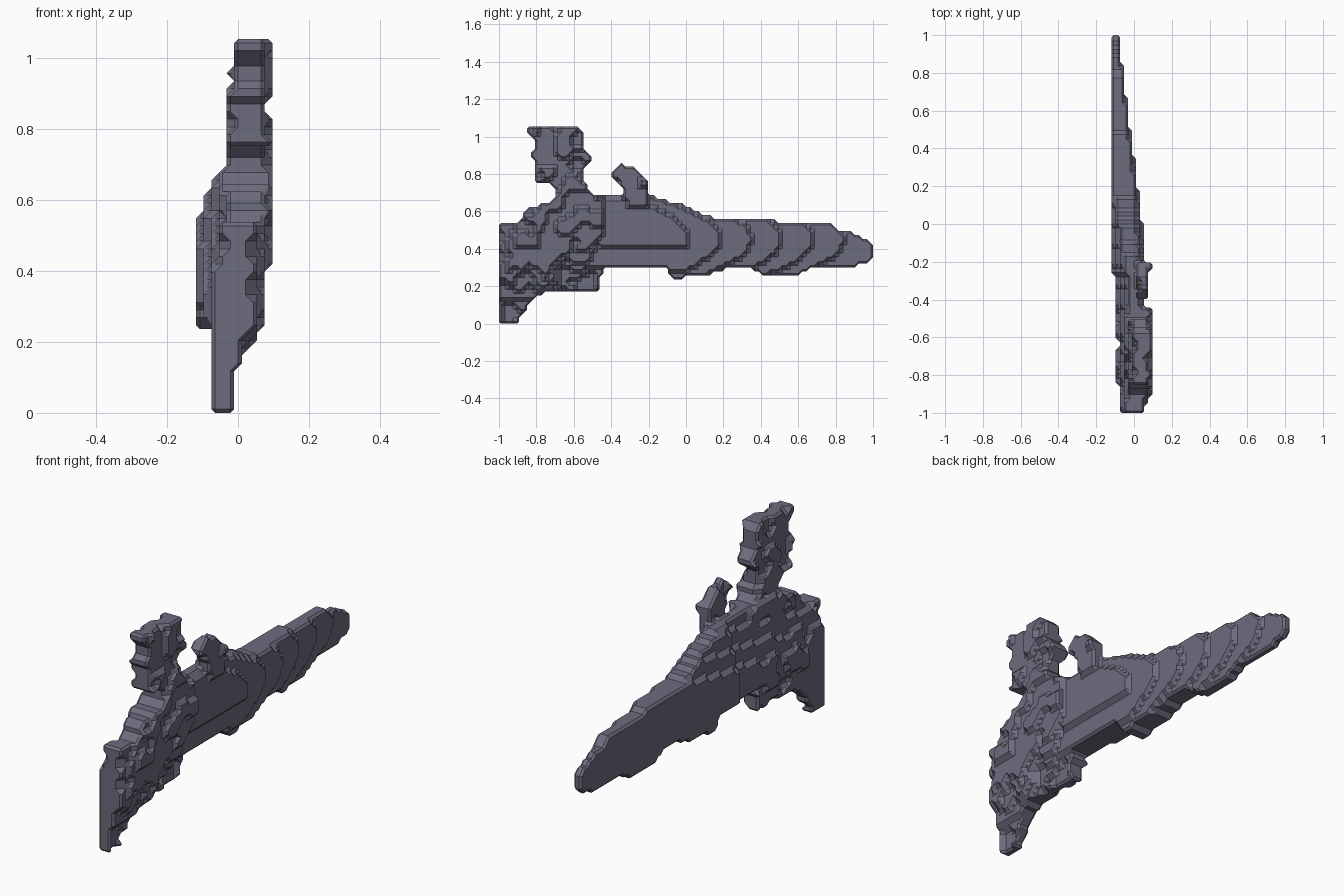
import bpy
import bmesh
import itertools
from mathutils import Vector, noise

cube = bpy.data.objects.get("Cube")
if cube:
    bpy.data.objects.remove(cube, do_unlink=True)

CELLS = 93                 # cells along the length
STEP = 2 / CELLS
HALF_WIDTH = 5             # cells on each side of the middle column


def clamp(value, low, high):
    return max(low, min(high, value))


def rough(y, z, seed, amount):
    """Weathered unevenness of the carved front."""
    return amount * noise.noise(Vector((y * 10, z * 10, seed)))


# Side profiles of the parts, as (y, z)
blade = [(-.47, .31), (-.1, .3), (-.08, .235), (-.02, .235), (0, .26), (.12, .26),
         (.17, .28), (.3, .31), (.42, .26), (.57, .25), (.7, .31), (.91, .31),
         (1.01, .35), (1.01, .42), (.9, .48), (.81, .5), (.78, .53), (.5, .53),
         (.48, .565), (.14, .565), (0, .63), (-.1, .66), (-.2, .69), (-.47, .69)]
front_block = [(-1.01, .22), (-.9, .18), (-.47, .18), (-.44, .3), (-.44, .69), (-.69, .69),
               (-.72, .65), (-.8, .63), (-.86, .61), (-.88, .55), (-1.01, .54)]
keel = [(-1.01, -.01), (-.91, -.01), (-.87, .06), (-.81, .14), (-.72, .18), (-.72, .3),
        (-1.01, .3)]
tall_crest = [(-.7, .62), (-.42, .62), (-.5, .69), (-.54, .76), (-.55, .83), (-.49, .88),
              (-.55, .93), (-.55, 1), (-.57, 1.07), (-.6, 1.045), (-.8, 1.045), (-.83, 1.07),
              (-.86, 1.04), (-.8, .97), (-.83, .9), (-.8, .84), (-.8, .76), (-.7, .74)]
small_crest = [(-.31, .62), (-.2, .62), (-.2, .76), (-.26, .83), (-.35, .855),
               (-.39, .82), (-.39, .77), (-.34, .73)]


# Each part gives its lowest and highest x at a point of its profile
def left_face(y, z):
    shoulder = STEP if y < -.27 else 0
    return -.12 + shoulder + .25 * max(0, z - .48 - .2 * y)


def blade_span(y, z):
    ridge_start = 0 if z < .43 else -.3
    bulge = max(y, ridge_start) + 7 * (z - .45) ** 2
    return min(left_face(y, z), -.04), clamp(.045 - .13 * bulge, -.08, .06)


def block_span(y, z):
    height = z - .5 * (y + .75)
    right = min(.085, .02 + .3 * (height - .18))
    right -= .04 * clamp((-.88 - y) / .1, 0, 1)
    outer = -.068 if y < -.85 or z < .25 else -.088
    left = clamp(left_face(y, z), outer, -.045)
    return left + rough(y, z, 3, .018), max(right + rough(y, z, 8, .035), -.02)


def keel_span(y, z):
    return -.075, -.018 + rough(y, z, 5, .02) + .03 * clamp((z - .1) / .04, 0, 1)


def tall_span(y, z):
    lean = .02 * clamp((z - .96) / .04, 0, 1)
    return -.022 + lean + rough(y, z, 1, .025), min(.09, .08 + rough(y, z, 6, .04))


def small_span(y, z):
    return .015 + rough(y, z, 2, .03), .07 + rough(y, z, 7, .03)


PARTS = [(blade, blade_span), (front_block, block_span), (keel, keel_span),
         (tall_crest, tall_span), (small_crest, small_span)]


def inside(profile, y, z):
    hit = False
    for (y1, z1), (y2, z2) in zip(profile, profile[1:] + profile[:1]):
        if (z1 > z) != (z2 > z) and y < y1 + (z - z1) / (z2 - z1) * (y2 - y1):
            hit = not hit
    return hit


# Fill the grid part by part
filled = set()
for j in range(CELLS):
    for k in range(CELLS // 2 + 5):
        y, z = -1 + STEP * (j + .5), STEP * (k + .5)
        for profile, span in PARTS:
            if inside(profile, y, z):
                low, high = span(y, z)
                for i in range(-HALF_WIDTH, HALF_WIDTH + 1):
                    if low <= i * STEP <= high:
                        filled.add((i, j, k))

CORNERS = list(itertools.product((0, 1), repeat=3))
patches = {}


def patch(pattern):
    """Chamfered skin between the filled and empty corners of one grid cell."""
    if pattern in patches:
        return patches[pattern]
    solid = {c for c, on in zip(CORNERS, pattern) if on}
    points = set()
    for corner in solid:
        points.add(tuple(2 * v for v in corner))
        for axis in range(3):
            other = list(corner)
            other[axis] = 1 - other[axis]
            if tuple(other) not in solid:
                points.add(tuple(a + b for a, b in zip(corner, other)))
    hull = bmesh.new()
    for p in sorted(points):
        hull.verts.new(p)
    bmesh.ops.convex_hull(hull, input=hull.verts[:])
    bmesh.ops.recalc_face_normals(hull, faces=hull.faces[:])
    result = []
    for face in hull.faces:
        pts = [tuple(round(c) for c in v.co) for v in face.verts]
        on_wall = any(len({p[a] for p in pts}) == 1 and pts[0][a] != 1 for a in range(3))
        if not on_wall:
            result.append(pts)
    hull.free()
    patches[pattern] = result
    return result


# Skin the filled grid
cells = {tuple(a - b for a, b in zip(cell, c)) for cell in filled for c in CORNERS}
skin = bmesh.new()
shared = {}


def vertex(key):
    if key not in shared:
        x, y, z = (v / 2 * STEP for v in key)
        shared[key] = skin.verts.new((x, y - 1 + STEP / 2, z + STEP / 2))
    return shared[key]


for cell in sorted(cells):
    pattern = tuple(tuple(a + b for a, b in zip(cell, c)) in filled for c in CORNERS)
    if all(pattern):
        continue
    for pts in patch(pattern):
        corners = [vertex(tuple(2 * a + b for a, b in zip(cell, p))) for p in pts]
        if not skin.faces.get(corners):
            skin.faces.new(corners)

bmesh.ops.dissolve_limit(skin, angle_limit=.01, verts=skin.verts[:], edges=skin.edges[:])

mesh = bpy.data.meshes.new("carved_body")
skin.to_mesh(mesh)
skin.free()
body = bpy.data.objects.new("carved_body", mesh)
bpy.context.scene.collection.objects.link(body)

# One slate colour over everything
slate = bpy.data.materials.new("slate_grey")
slate.use_nodes = True
colour = (.15, .15, .21, 1)
slate.diffuse_color = colour
slate.node_tree.nodes["Principled BSDF"].inputs["Base Color"].default_value = colour
mesh.materials.append(slate)
